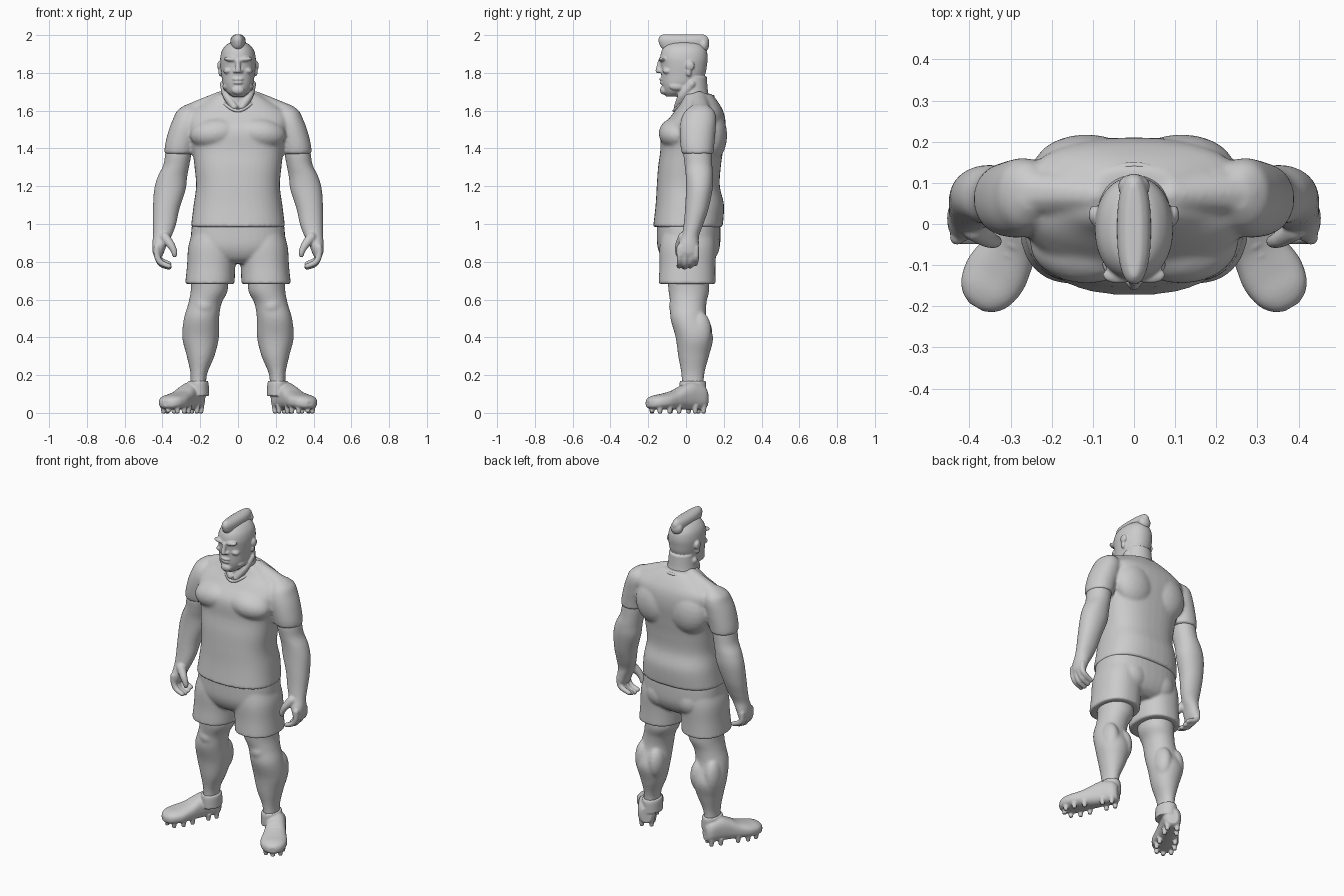
import bpy, bmesh, math
from mathutils import Matrix, Vector


def spline(rows, steps):
    # Catmull-Rom resampling of any list of equal-length tuples
    out = []
    for i in range(len(rows) - 1):
        a, b, c, d = (rows[max(i - 1, 0)], rows[i], rows[i + 1], rows[min(i + 2, len(rows) - 1)])
        for s in range(steps):
            t = s / steps
            out.append([0.5 * (2 * q + (r - p) * t + (2 * p - 5 * q + 4 * r - w) * t * t
                               + (3 * q - p - 3 * r + w) * t ** 3) for p, q, r, w in zip(a, b, c, d)])
    return out + [list(rows[-1])]


def loft(bm, rows, power=2.0, side=1, matrix=Matrix(), n=40):
    # rows: centre x, centre y, z, x radius, y radius
    rings = []
    for x, y, z, rx, ry in spline(rows, 6):
        ring = []
        for k in range(n):
            a = 2 * math.pi * k / n
            c, s = math.cos(a), math.sin(a)
            px = x + rx * math.copysign(abs(c) ** (2 / power), c)
            py = y + ry * math.copysign(abs(s) ** (2 / power), s)
            ring.append(bm.verts.new(matrix @ Vector((side * px, py, z))))
        rings.append(ring)
    faces = [bm.faces.new(rings[0]), bm.faces.new(rings[-1])]
    for r0, r1 in zip(rings, rings[1:]):
        for k in range(n):
            faces.append(bm.faces.new((r0[k], r0[(k + 1) % n], r1[(k + 1) % n], r1[k])))
    bmesh.ops.recalc_face_normals(bm, faces=faces)


def blob(bm, c, r, tilt=0):
    m = Matrix.Translation(c) @ Matrix.Rotation(tilt, 4, 'Y') @ Matrix.Diagonal((*r, 1))
    bmesh.ops.create_icosphere(bm, subdivisions=3, radius=1, matrix=m)


def tube(bm, path):
    # path rows: x, y, z, radius
    for x, y, z, r in spline(path, 7):
        bmesh.ops.create_icosphere(bm, subdivisions=2, radius=r, matrix=Matrix.Translation((x, y, z)))


def finish(name, bm, voxel, smooth, mirror=False):
    mesh = bpy.data.meshes.new(name)
    bm.to_mesh(mesh)
    bm.free()
    ob = bpy.data.objects.new(name, mesh)
    bpy.context.collection.objects.link(ob)
    m = ob.modifiers.new("fuse", 'REMESH')
    m.mode, m.voxel_size, m.use_smooth_shade = 'VOXEL', voxel, True
    m = ob.modifiers.new("soften", 'SMOOTH')
    m.factor, m.iterations = 0.5, smooth
    if mirror:
        m = ob.modifiers.new("mirror", 'MIRROR')
        m.use_mirror_merge = False
    return ob


# Shirt: torso, chest, back muscles, shoulders and sleeves
bm = bmesh.new()
loft(bm, [(0, .010, .983, .250, .184), (0, .020, 1.10, .235, .181), (0, .012, 1.20, .222, .167),
          (0, .018, 1.30, .230, .166), (0, .030, 1.39, .242, .166), (0, .040, 1.50, .265, .170),
          (0, .065, 1.58, .270, .138), (0, .072, 1.64, .190, .102), (0, .062, 1.69, .108, .074)], 2.5)
for s in (1, -1):
    blob(bm, (s * .115, -.045, 1.48), (.14, .10, .085), s * .12)
    blob(bm, (s * .115, .135, 1.47), (.13, .083, .14))
    tube(bm, [(s * .09, .07, 1.66, .045), (s * .18, .075, 1.617, .052), (s * .26, .075, 1.57, .065)])
    loft(bm, [(.25, .075, 1.63, .03, .04), (.262, .073, 1.60, .06, .075), (.268, .068, 1.56, .074, .092),
              (.282, .062, 1.50, .084, .095), (.304, .060, 1.42, .082, .090), (.312, .062, 1.37, .078, .084)],
         2.1, s)
finish("shirt", bm, .009, 6)

# Shorts: hips and two legs
bm = bmesh.new()
loft(bm, [(0, .012, 1.03, .235, .165), (0, .014, .97, .247, .168), (0, .014, .88, .245, .165),
          (0, .014, .82, .19, .14), (0, .014, .79, .12, .10)], 2.5)
for s in (1, -1):
    blob(bm, (s * .1, .09, .89), (.10, .09, .10))
    loft(bm, [(.12, .012, .96, .12, .14), (.132, .010, .88, .131, .15), (.142, .008, .78, .128, .148),
              (.147, .006, .71, .130, .150), (.149, .006, .682, .131, .151)], 2.3, s)
finish("shorts", bm, .008, 5)

# Bare legs with knee and calf
bm = bmesh.new()
loft(bm, [(.155, .010, .74, .095, .110), (.152, .015, .65, .098, .108), (.175, .012, .58, .088, .096),
          (.193, .014, .50, .093, .096), (.198, .044, .40, .097, .099), (.198, .040, .30, .073, .081),
          (.208, .036, .20, .043, .060), (.212, .036, .10, .045, .060)], 2.1)
blob(bm, (.180, -.045, .565), (.055, .045, .055))
blob(bm, (.150, .075, .42), (.05, .065, .10))
blob(bm, (.24, .07, .43), (.05, .065, .11))
finish("leg", bm, .008, 5, True)

# Studded boots, turned outwards
bm = bmesh.new()
turn = Matrix.Translation((.205, .105, 0)) @ Matrix.Rotation(math.radians(30), 4, 'Z')
loft(bm, [(0, .075, 0, .030, .045), (0, .083, .025, .050, .064), (0, .090, .09, .055, .073),
          (0, .080, .15, .060, .063), (0, .068, .20, .068, .050), (0, .060, .26, .077, .042),
          (0, .056, .31, .068, .037), (0, .052, .34, .047, .029), (0, .050, .355, .020, .016)],
     2.5, 1, turn @ Matrix.Rotation(math.pi / 2, 4, 'X'))
loft(bm, [(.208, .036, .09, .055, .07), (.210, .036, .15, .055, .071), (.211, .036, .17, .051, .067)])
for d, w in ((.03, .028), (.085, .035), (.19, .045), (.25, .052), (.305, .042)):
    for s in (1, -1):
        loft(bm, [(s * w, -d, -.003, .011, .011), (s * w, -d, .04, .018, .018)], 2, 1, turn, 12)
loft(bm, [(0, -.33, .002, .012, .012), (0, -.32, .04, .018, .018)], 2, 1, turn, 12)
# laces
for i in range(4):
    d, h = .13 + i * .026, .146 - i * .012
    tube(bm, [(*(turn @ Vector((x, -d, h - abs(x) * .35))), .007) for x in (-.03, 0, .03)])
finish("boot", bm, .005, 2, True)

# Bare arms with hands
bm = bmesh.new()
loft(bm, [(.308, .062, 1.44, .066, .070), (.316, .062, 1.37, .069, .075), (.327, .066, 1.31, .069, .073),
          (.347, .071, 1.25, .078, .072), (.361, .070, 1.18, .083, .070), (.380, .057, 1.08, .070, .062),
          (.389, .040, 1.0, .061, .052), (.400, .024, .94, .050, .046), (.415, .014, .89, .039, .054),
          (.422, .012, .85, .030, .054), (.422, .012, .83, .022, .046)], 2.1)
for i, y in enumerate((-.033, -.004, .026, .052)):
    k = (.0, -.006, .0, .012)[i]
    tube(bm, [(.430, y, .875, .018), (.428, y, .83, .0175), (.408, y, .795 + k, .0165),
              (.365, y - .004, .777 + k, .0145)])
tube(bm, [(.388, -.015, .93, .028), (.356, -.036, .89, .022), (.338, -.042, .855, .017), (.336, -.04, .836, .014)])
finish("arm", bm, .006, 3, True)

# Neck, head and face
bm = bmesh.new()
loft(bm, [(0, .06, 1.56, .11, .10), (0, .045, 1.64, .098, .088), (0, .035, 1.70, .086, .082),
          (0, .035, 1.78, .078, .075)])
loft(bm, [(0, -.065, 1.675, .030, .040), (0, -.052, 1.70, .060, .066), (0, -.030, 1.74, .080, .098),
          (0, -.015, 1.79, .088, .116), (0, -.011, 1.84, .094, .122), (0, -.011, 1.88, .094, .126),
          (0, -.010, 1.92, .084, .118), (0, -.010, 1.95, .060, .095), (0, -.010, 1.965, .030, .06)], 2.15)
tube(bm, [(0, -.135, 1.862, .014), (0, -.143, 1.835, .013), (0, -.146, 1.812, .016)])
blob(bm, (0, -.118, 1.708), (.034, .020, .024))
blob(bm, (0, -.128, 1.767), (.030, .013, .008))
blob(bm, (0, -.126, 1.748), (.027, .013, .008))
for s in (1, -1):
    blob(bm, (s * .037, -.124, 1.872), (.040, .021, .013), s * -.12)
    blob(bm, (s * .050, -.098, 1.812), (.028, .027, .017), s * .2)
    blob(bm, (s * .016, -.135, 1.808), (.010, .012, .009))
    blob(bm, (s * .064, -.045, 1.728), (.018, .045, .022))
    blob(bm, (s * .097, .022, 1.838), (.013, .024, .026))
    blob(bm, (s * .093, .014, 1.805), (.011, .015, .024))
    tube(bm, [(s * .075, .03, 1.74, .022), (s * .06, -.02, 1.68, .022), (s * .02, -.045, 1.62, .02)])
finish("head", bm, .005, 3)

# Ridge of hair along the crown
bm = bmesh.new()
loft(bm, [(0, -.008, 1.92, .034, .108), (0, -.010, 1.94, .039, .126), (0, -.012, 1.97, .041, .134),
          (0, -.014, 1.99, .034, .128), (0, -.015, 2.003, .018, .112)], 2.4)
blob(bm, (0, .092, 1.948), (.039, .03, .04))
finish("hair", bm, .005, 3)

# Shirt collar
bm = bmesh.new()
ring = []
for k in range(33):
    a = 2 * math.pi * k / 32
    front = max(0, -math.sin(a))
    ring.append((.104 * math.cos(a), .05 + .092 * math.sin(a) - .02 * front ** 4,
                 1.675 - .05 * front - .025 * front ** 6, .010))
tube(bm, ring)
finish("collar", bm, .005, 3)
